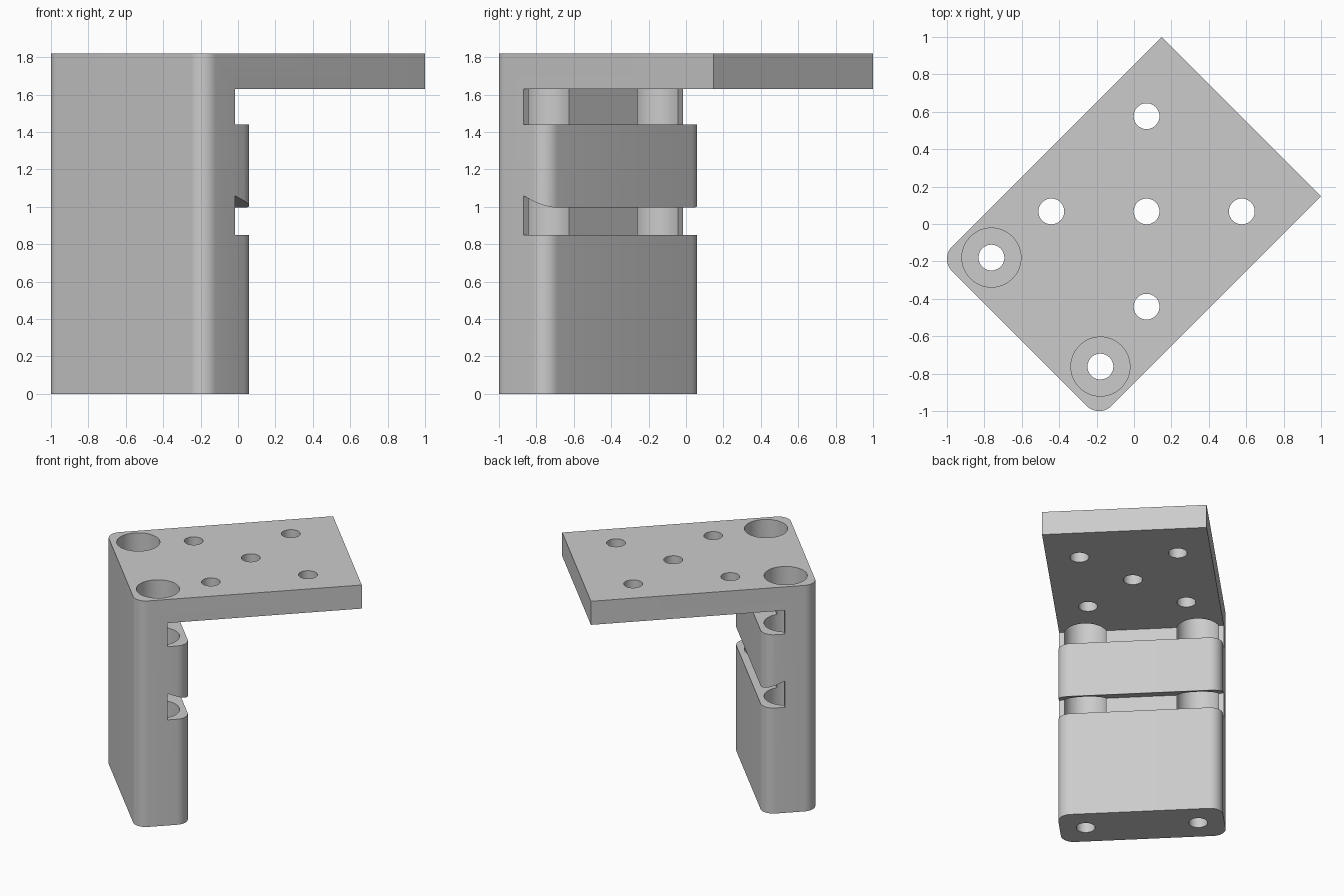
import bpy, bmesh
from math import pi, radians
from mathutils import Matrix, Vector

cube = bpy.data.objects.get("Cube")
if cube:
    bpy.data.objects.remove(cube, do_unlink=True)

grey = bpy.data.materials.new("plain grey")
grey.use_nodes = True
grey.diffuse_color = (0.6, 0.6, 0.6, 1)
grey.node_tree.nodes["Principled BSDF"].inputs["Base Color"].default_value = (0.6, 0.6, 0.6, 1)

# Main sizes, with x along the plate and y across it before the final turn
FRONT, BACK, TIP = -0.867, -0.463, 0.811
HALF = 0.603
SLOT = -0.627            # depth reached by the slots
TOP, UNDER = 1.82, 1.63  # plate faces
ROUND = 0.095


def make_object(name, bm):
    mesh = bpy.data.meshes.new(name)
    bmesh.ops.recalc_face_normals(bm, faces=bm.faces)
    bm.to_mesh(mesh)
    bm.free()
    mesh.materials.append(grey)
    obj = bpy.data.objects.new(name, mesh)
    bpy.context.collection.objects.link(obj)
    return obj


def hole_cutter(name, centres, radius, low, high):
    bm = bmesh.new()
    for x, y in centres:
        bmesh.ops.create_cone(bm, cap_ends=True, segments=48, radius1=radius,
                              radius2=radius, depth=high - low,
                              matrix=Matrix.Translation((x, y, (low + high) / 2)))
    obj = make_object(name, bm)
    obj.hide_render = True
    return obj


# Bracket: side profile with both slots, extruded across the width
profile = [(FRONT, 0), (BACK, 0), (BACK, 0.85), (SLOT, 0.85), (SLOT, 1.06),
           (BACK, 0.995), (BACK, 1.44), (SLOT, 1.44), (SLOT, UNDER),
           (TIP, UNDER), (TIP, TOP), (FRONT, TOP)]
bm = bmesh.new()
side = bm.faces.new([bm.verts.new((x, -HALF, z)) for x, z in profile])
grown = bmesh.ops.extrude_face_region(bm, geom=[side])["geom"]
bmesh.ops.translate(bm, vec=Vector((0, 2 * HALF, 0)),
                    verts=[v for v in grown if isinstance(v, bmesh.types.BMVert)])
bmesh.ops.recalc_face_normals(bm, faces=bm.faces)


# Round the upright edges of the leg
def is_leg_corner(edge):
    a, b = (v.co for v in edge.verts)
    upright = abs(a.x - b.x) < 0.001 and abs(a.y - b.y) < 0.001
    return upright and min(abs(a.x - FRONT), abs(a.x - BACK)) < 0.001


bmesh.ops.bevel(bm, geom=[e for e in bm.edges if is_leg_corner(e)], offset=ROUND,
                offset_type='OFFSET', segments=10, profile=0.5, affect='EDGES')
bracket = make_object("bracket", bm)

# Deep wide bores and through holes in the leg, and five holes in the plate
bolts = [(-0.666, s * 0.412) for s in (-1, 1)]
mounts = [(0.095, 0)] + [(0.095 + a * 0.36, b * 0.36) for a in (-1, 1) for b in (-1, 1)]
cutters = [hole_cutter("wide_bore_cutter", bolts, 0.158, 0.2, 2),
           hole_cutter("small_hole_cutter", bolts + mounts, 0.069, -0.2, 2.1)]

bpy.ops.object.select_all(action='DESELECT')
bpy.context.view_layer.objects.active = bracket
bracket.select_set(True)
for cutter in cutters:
    mod = bracket.modifiers.new(cutter.name, 'BOOLEAN')
    mod.operation = 'DIFFERENCE'
    mod.solver = 'EXACT'
    mod.object = cutter
    bpy.ops.object.modifier_apply(modifier=mod.name)
    bpy.data.objects.remove(cutter, do_unlink=True)

# Turn the bracket to its diagonal stance and smooth the curves
bracket.data.transform(Matrix.Rotation(pi / 4, 4, 'Z'))
bpy.ops.object.shade_smooth_by_angle(angle=radians(30))
